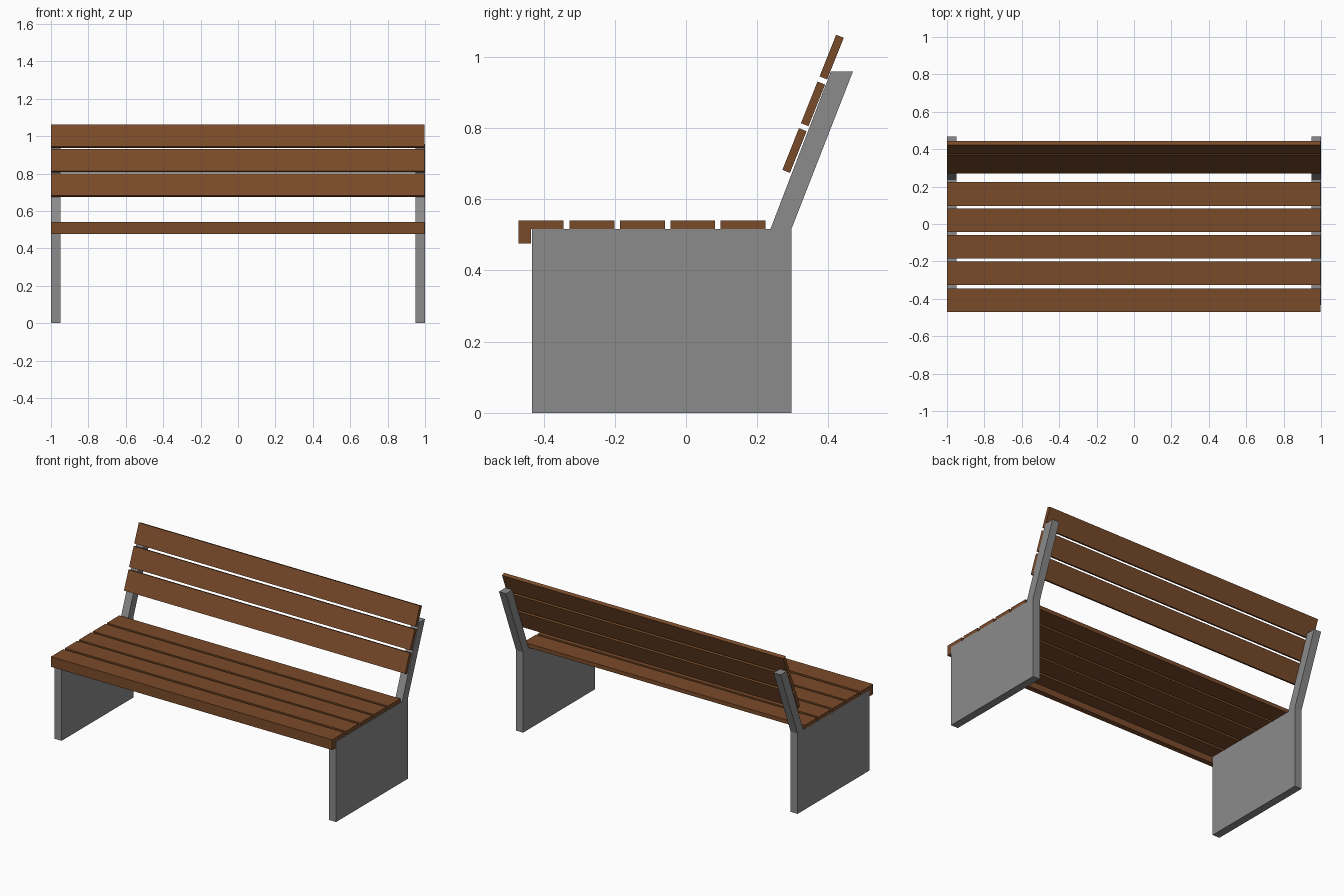
import bpy
import bmesh
from mathutils import Vector

if "Cube" in bpy.data.objects:
    bpy.data.objects.remove(bpy.data.objects["Cube"])


def make_material(name, color):
    mat = bpy.data.materials.new(name)
    mat.diffuse_color = (*color, 1)
    mat.use_nodes = True
    mat.node_tree.nodes["Principled BSDF"].inputs["Base Color"].default_value = mat.diffuse_color
    return mat


wood = make_material("brown_wood", (0.195, 0.070, 0.023))
concrete = make_material("dark_grey", (0.258, 0.258, 0.258))


def extrude_profile(name, profile, x0, x1, material):
    """Extrude a closed (y, z) profile along x."""
    bm = bmesh.new()
    face = bm.faces.new([bm.verts.new((x0, y, z)) for y, z in profile])
    ext = bmesh.ops.extrude_face_region(bm, geom=[face])
    verts = [g for g in ext["geom"] if isinstance(g, bmesh.types.BMVert)]
    bmesh.ops.translate(bm, verts=verts, vec=(x1 - x0, 0, 0))
    bmesh.ops.recalc_face_normals(bm, faces=bm.faces)
    mesh = bpy.data.meshes.new(name)
    bm.to_mesh(mesh)
    bm.free()
    mesh.materials.append(material)
    obj = bpy.data.objects.new(name, mesh)
    bpy.context.collection.objects.link(obj)
    return obj


SEAT_Z = 0.516
WIDTH, THICK, PITCH = 0.126, 0.025, 0.1415
SLAT_X = (-1.0, 0.997)

# Side panels with the leaning back support
panel = [(-0.433, 0), (0.296, 0), (0.296, SEAT_Z), (0.469, 0.959),
         (0.407, 0.959), (0.237, SEAT_Z), (-0.433, SEAT_Z)]
extrude_profile("left_side_panel", panel, -1.0, -0.95, concrete)
extrude_profile("right_side_panel", panel, 0.95, 1.0, concrete)

# Front seat slat with a lip hanging over the panels
top = SEAT_Z + THICK
y0 = -0.470
extrude_profile("front_seat_slat",
                [(y0, 0.476), (y0 + 0.034, 0.476), (y0 + 0.034, SEAT_Z),
                 (y0 + WIDTH, SEAT_Z), (y0 + WIDTH, top), (y0, top)],
                *SLAT_X, wood)

# Flat seat slats
for i in range(4):
    y = -0.327 + i * PITCH
    extrude_profile(f"seat_slat_{i + 1}",
                    [(y, SEAT_Z), (y + WIDTH, SEAT_Z), (y + WIDTH, top), (y, top)],
                    *SLAT_X, wood)

# Backrest slats lying on the front edge of the leaning supports
foot = Vector((0.292, 0.674))
up = Vector((0.398, 1.0)).normalized()
out = Vector((-up.y, up.x)) * 0.023
for i in range(3):
    a = foot + up * (i * 0.1412)
    b = a + up * WIDTH
    extrude_profile(f"back_slat_{i + 1}", [a, b, b + out, a + out], *SLAT_X, wood)
